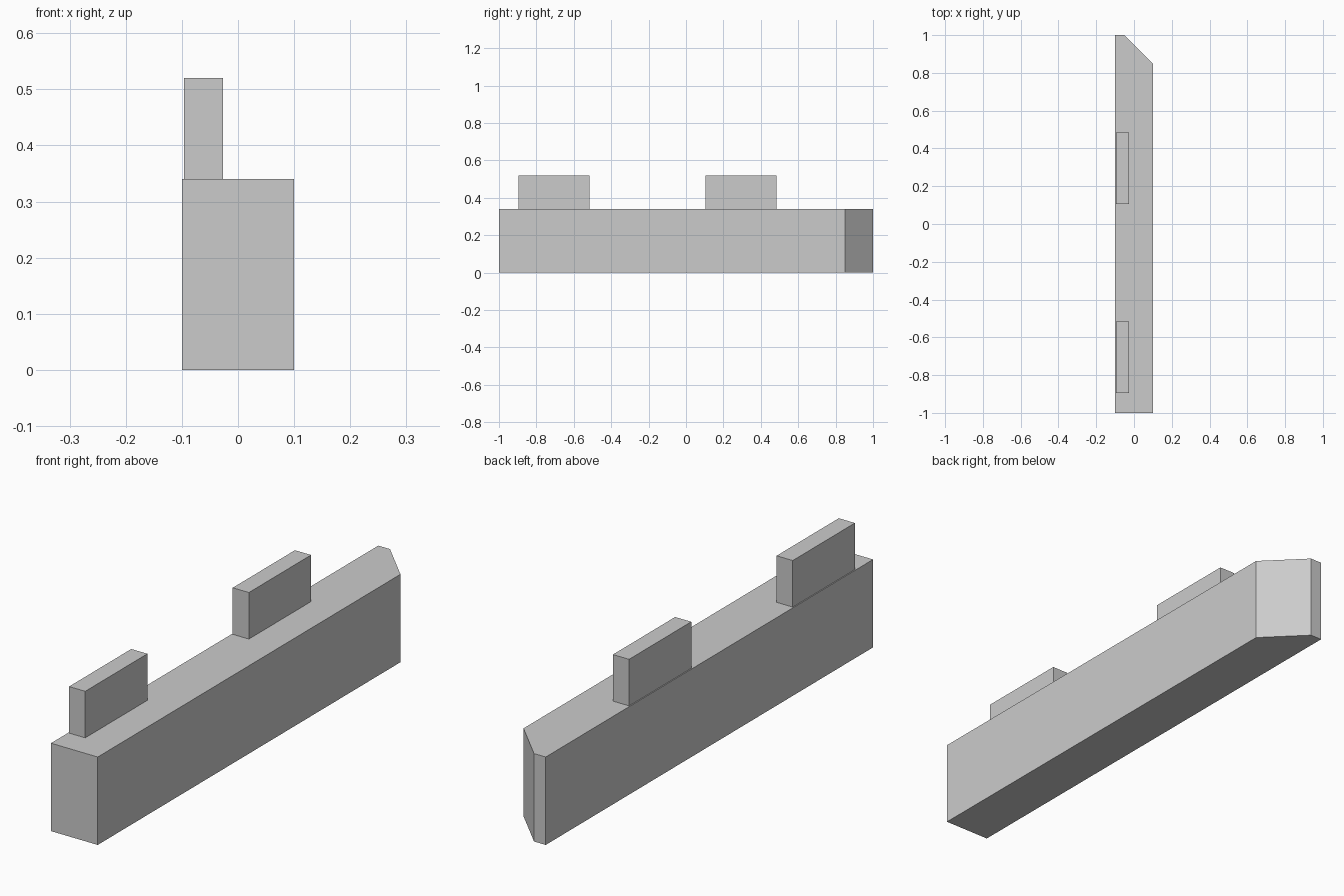
import bpy
import bmesh

cube = bpy.data.objects.get("Cube")
if cube:
    bpy.data.objects.remove(cube, do_unlink=True)

# One plain grey for the whole wall
GREY = (0.6, 0.6, 0.6, 1.0)
stone = bpy.data.materials.new("stone_grey")
stone.use_nodes = True
stone.diffuse_color = GREY
stone.node_tree.nodes["Principled BSDF"].inputs["Base Color"].default_value = GREY


def prism(name, outline, bottom, top):
    """Extrude a plan outline (counter-clockwise) from bottom to top."""
    bm = bmesh.new()
    base = bm.faces.new([bm.verts.new((x, y, bottom)) for x, y in outline])
    raised = bmesh.ops.extrude_face_region(bm, geom=[base])["geom"]
    verts = [v for v in raised if isinstance(v, bmesh.types.BMVert)]
    bmesh.ops.translate(bm, verts=verts, vec=(0, 0, top - bottom))
    bmesh.ops.recalc_face_normals(bm, faces=bm.faces)
    mesh = bpy.data.meshes.new(name)
    bm.to_mesh(mesh)
    bm.free()
    mesh.materials.append(stone)
    obj = bpy.data.objects.new(name, mesh)
    bpy.context.collection.objects.link(obj)
    return obj


def rectangle(x0, x1, y0, y1):
    return [(x0, y0), (x1, y0), (x1, y1), (x0, y1)]


WALL_TOP = 0.34
HALF_WIDTH = 0.1
CHAMFER = 0.15

# Wall body with one mitred back corner
wall = rectangle(-HALF_WIDTH, HALF_WIDTH, -1, 1)
wall[2:3] = [(HALF_WIDTH, 1 - CHAMFER), (HALF_WIDTH - CHAMFER, 1)]
prism("wall_body", wall, 0, WALL_TOP)

# Two upright blocks along the outer edge
for name, middle in (("front_merlon", -0.705), ("back_merlon", 0.295)):
    prism(name, rectangle(-0.096, -0.027, middle - 0.19, middle + 0.19),
          WALL_TOP, 0.52)
